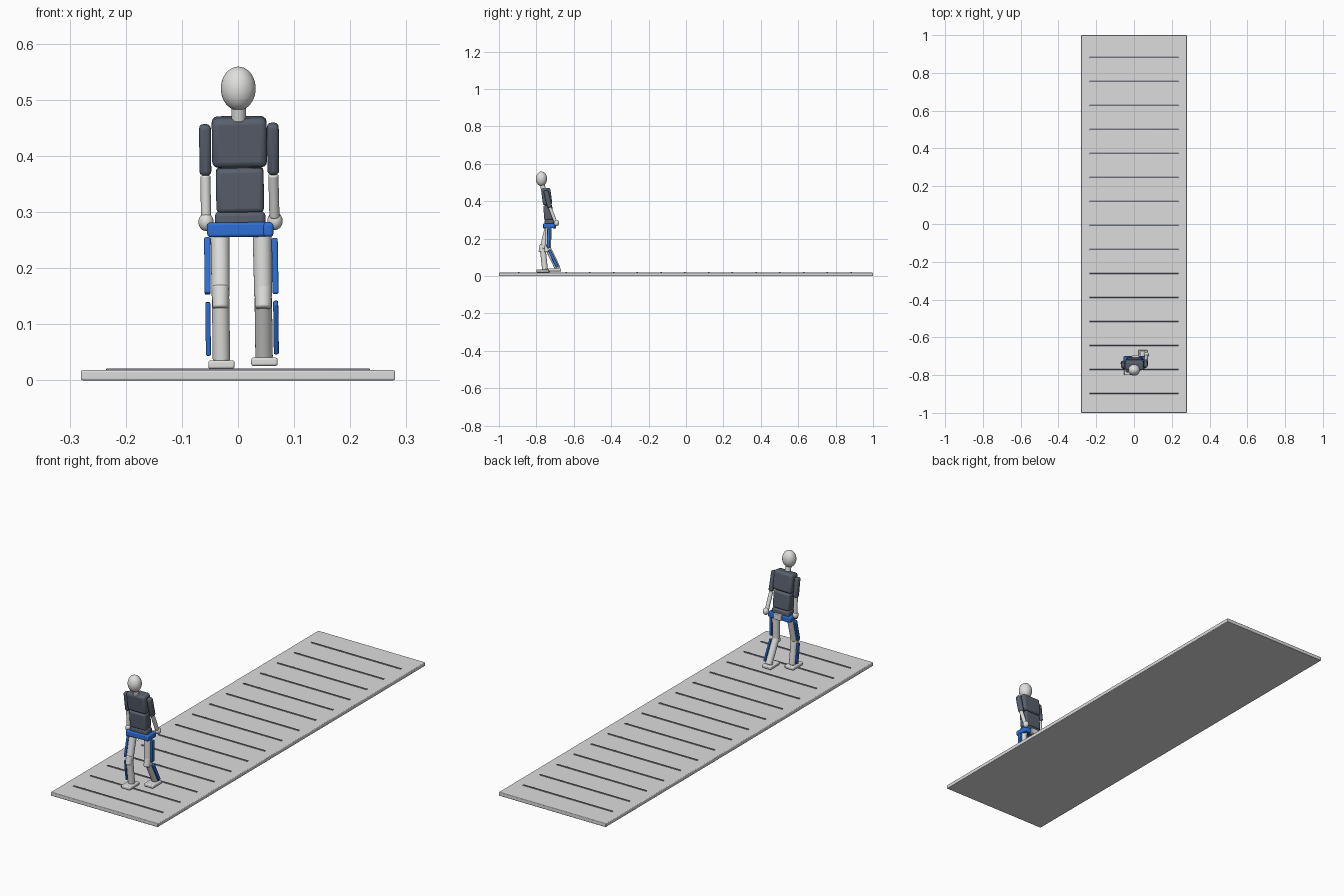
import bpy, math
from mathutils import Vector, Matrix

if "Cube" in bpy.data.objects:
    bpy.data.objects.remove(bpy.data.objects["Cube"])


def mat(name, rgb):
    m = bpy.data.materials.new(name)
    m.diffuse_color = (*rgb, 1)
    m.use_nodes = True
    m.node_tree.nodes["Principled BSDF"].inputs["Base Color"].default_value = m.diffuse_color
    return m


LIGHT = mat("light grey", (0.74, 0.74, 0.73))
FLOOR = mat("floor grey", (0.72, 0.72, 0.72))
DARK = mat("slate", (0.1, 0.118, 0.155))
BLUE = mat("blue", (0.027, 0.165, 0.68))
LINE = mat("line grey", (0.21, 0.22, 0.25))


def finish(name, m):
    o = bpy.context.object
    o.name = name
    o.data.materials.append(m)
    bpy.ops.object.shade_smooth_by_angle(angle=math.radians(35))
    return o


def round_off(o, width, segments=3):
    b = o.modifiers.new("bevel", 'BEVEL')
    b.width, b.segments = width, segments
    b.limit_method, b.angle_limit = 'ANGLE', math.radians(40)


def between(a, b):
    """Frame centred between two points, local z running from a to b."""
    a, b = Vector(a), Vector(b)
    z = (b - a).normalized()
    y = z.cross(Vector((1, 0, 0)))
    if y.length < 0.2:
        y = Vector((0, 0, 1))
    x = y.cross(z).normalized()
    y = z.cross(x)
    rot = Matrix((x, y, z)).transposed().to_4x4()
    return Matrix.Translation((a + b) / 2) @ rot, (b - a).length


def block(name, a, b, wx, wy, m, bevel=0.004):
    """Rounded box whose axis runs from a to b."""
    frame, length = between(a, b)
    bpy.ops.mesh.primitive_cube_add(size=1)
    o = bpy.context.object
    o.data.transform(Matrix.Diagonal((wx, wy, length, 1)))
    o.matrix_world = frame
    round_off(o, bevel)
    return finish(name, m)


def limb(name, a, b, r1, r2, m, bevel=0.003):
    """Tapered round limb from a to b."""
    frame, length = between(a, b)
    bpy.ops.mesh.primitive_cone_add(vertices=24, radius1=r1, radius2=r2, depth=length)
    o = bpy.context.object
    o.matrix_world = frame
    round_off(o, bevel)
    return finish(name, m)


def ball(name, c, r, m):
    bpy.ops.mesh.primitive_uv_sphere_add(segments=32, ring_count=20, radius=1)
    o = bpy.context.object
    o.data.transform(Matrix.Diagonal((*r, 1)))
    o.location = c
    return finish(name, m)


# Walkway with evenly spaced cross lines
block("walkway", (0, 0, 0), (0, 0, 0.018), 0.56, 2.0, FLOOR, 0.003)
for i in range(15):
    y = -0.895 + i * 0.127
    block(f"walkway_line_{i + 1}", (0, y, 0.016), (0, y, 0.021), 0.47, 0.008, LINE, 0.0015)

# Head and neck
ball("head", (0.0005, -0.773, 0.52), (0.031, 0.03, 0.039), LIGHT)
limb("neck", (0.001, -0.762, 0.462), (0.001, -0.769, 0.492), 0.013, 0.013, LIGHT)

# Torso, leaning forward
block("chest", (0.003, -0.739, 0.381), (0.002, -0.751, 0.469), 0.098, 0.05, DARK, 0.011)
block("abdomen", (0.004, -0.733, 0.3), (0.003, -0.74, 0.379), 0.085, 0.048, DARK, 0.008)
block("pelvis", (0.004, -0.731, 0.265), (0.004, -0.731, 0.302), 0.09, 0.05, DARK, 0.009)

# Hip belt: front band, two side arms wrapping to the back, pale pad between them
block("belt_front", (-0.054, -0.756, 0.268), (0.062, -0.752, 0.269), 0.018, 0.026, BLUE, 0.005)
for side, x, inner in (("right", -0.046, -0.01), ("left", 0.054, 0.026)):
    block(f"belt_{side}_arm", (x, -0.764, 0.2685), (x, -0.7, 0.2685), 0.018, 0.025, BLUE, 0.005)
    block(f"belt_{side}_end", (x, -0.706, 0.2685), (inner, -0.706, 0.2685), 0.014, 0.025, BLUE, 0.004)
block("belt_back_pad", (0.008, -0.704, 0.255), (0.008, -0.704, 0.283), 0.038, 0.018, LIGHT, 0.003)

# Arms: shoulder, elbow, wrist and hand positions for each side
arms = {
    "right": ((-0.059, -0.75, 0.456), (-0.058, -0.738, 0.365), (-0.057, -0.736, 0.288), (-0.057, -0.737, 0.282)),
    "left": ((0.062, -0.75, 0.458), (0.063, -0.728, 0.367), (0.065, -0.698, 0.29), (0.066, -0.692, 0.284)),
}
for side, (shoulder, elbow, wrist, hand) in arms.items():
    block(f"{side}_upper_arm", elbow, shoulder, 0.021, 0.026, DARK, 0.008)
    limb(f"{side}_forearm", wrist, elbow, 0.009, 0.009, LIGHT)
    ball(f"{side}_hand", hand, (0.0135, 0.014, 0.016), LIGHT)

# Legs: hip, knee, ankle, outward offset, toe y, heel y, sole z
legs = {
    "right": ((-0.032, -0.736, 0.268), (-0.031, -0.766, 0.148), (-0.0295, -0.754, 0.035), -0.023, -0.8, -0.727, 0.021),
    "left": ((0.043, -0.735, 0.268), (0.045, -0.738, 0.148), (0.0465, -0.685, 0.04), 0.022, -0.737, -0.667, 0.026),
}
for side, (hip, knee, ankle, out, toe, heel, sole) in legs.items():
    hip, knee, ankle = Vector(hip), Vector(knee), Vector(ankle)
    limb(f"{side}_thigh", knee, hip, 0.016, 0.017, LIGHT)
    limb(f"{side}_shin", ankle, knee, 0.0155, 0.0155, LIGHT)
    limb(f"{side}_knee", knee + Vector((0, -0.008, -0.02)), knee + Vector((0, 0, 0.02)),
         0.0145, 0.0155, LIGHT, 0.004)
    x = ankle.x + (0.0005 if out > 0 else 0.0)
    block(f"{side}_foot", (x, toe, sole + 0.007), (x, heel, sole + 0.007),
          0.047, 0.015, LIGHT, 0.004)

    # Outer braces alongside the thigh and shin
    shift = Vector((out, 0.002, 0))
    block(f"{side}_thigh_brace", hip.lerp(knee, 0.95) + shift, hip.lerp(knee, 0.12) + shift,
          0.011, 0.018, BLUE, 0.003)
    block(f"{side}_shin_brace", knee.lerp(ankle, 0.92) + shift, knee.lerp(ankle, 0.08) + shift,
          0.009, 0.016, BLUE, 0.003)
